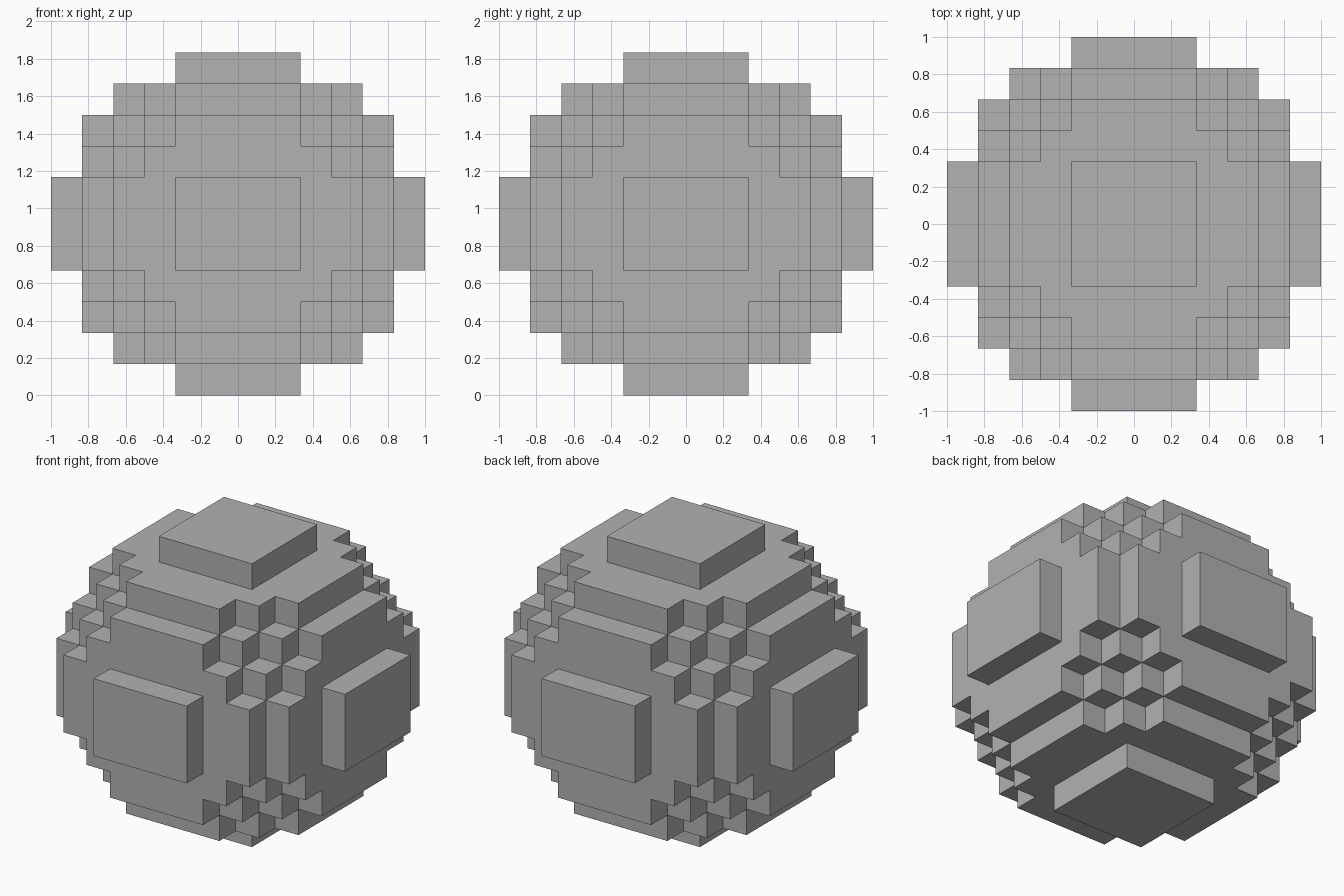
import bpy
import bmesh
from mathutils import Vector

cube = bpy.data.objects.get("Cube")
if cube:
    bpy.data.objects.remove(cube, do_unlink=True)

STEP = 1 / 6              # edge of one block
COUNT = (12, 12, 11)      # blocks along x, y and z
LIMIT = 0.96              # how full the block ellipsoid is


def filled(cell):
    """True when the block's centre lies inside the ellipsoid."""
    return sum(((2 * c + 1 - n) / n) ** 2 for c, n in zip(cell, COUNT)) <= LIMIT


def corner(cell):
    """Position of a grid corner, centred in x and y and standing on z = 0."""
    x, y, z = cell
    return Vector((x - COUNT[0] / 2, y - COUNT[1] / 2, z)) * STEP


# Stone material
stone = bpy.data.materials.new("grey stone")
stone.use_nodes = True
grey = (0.445, 0.445, 0.445, 1)
stone.diffuse_color = grey
stone.node_tree.nodes["Principled BSDF"].inputs["Base Color"].default_value = grey

# Blocky ball: keep only the block faces that border empty space
bm = bmesh.new()
cells = [(x, y, z) for x in range(COUNT[0]) for y in range(COUNT[1])
         for z in range(COUNT[2]) if filled((x, y, z))]
for cell in cells:
    for axis in range(3):
        u, v = (axis + 1) % 3, (axis + 2) % 3
        for side in (0, 1):
            neighbour = list(cell)
            neighbour[axis] += 2 * side - 1
            if filled(neighbour):
                continue
            ring = []
            for du, dv in ((0, 0), (1, 0), (1, 1), (0, 1)):
                point = list(cell)
                point[axis] += side
                point[u] += du
                point[v] += dv
                ring.append(bm.verts.new(corner(point)))
            bm.faces.new(ring if side else ring[::-1])
bmesh.ops.remove_doubles(bm, verts=bm.verts[:], dist=STEP / 100)

mesh = bpy.data.meshes.new("block_ball")
bm.to_mesh(mesh)
bm.free()
mesh.materials.append(stone)
ball = bpy.data.objects.new("block_ball", mesh)
bpy.context.collection.objects.link(ball)
